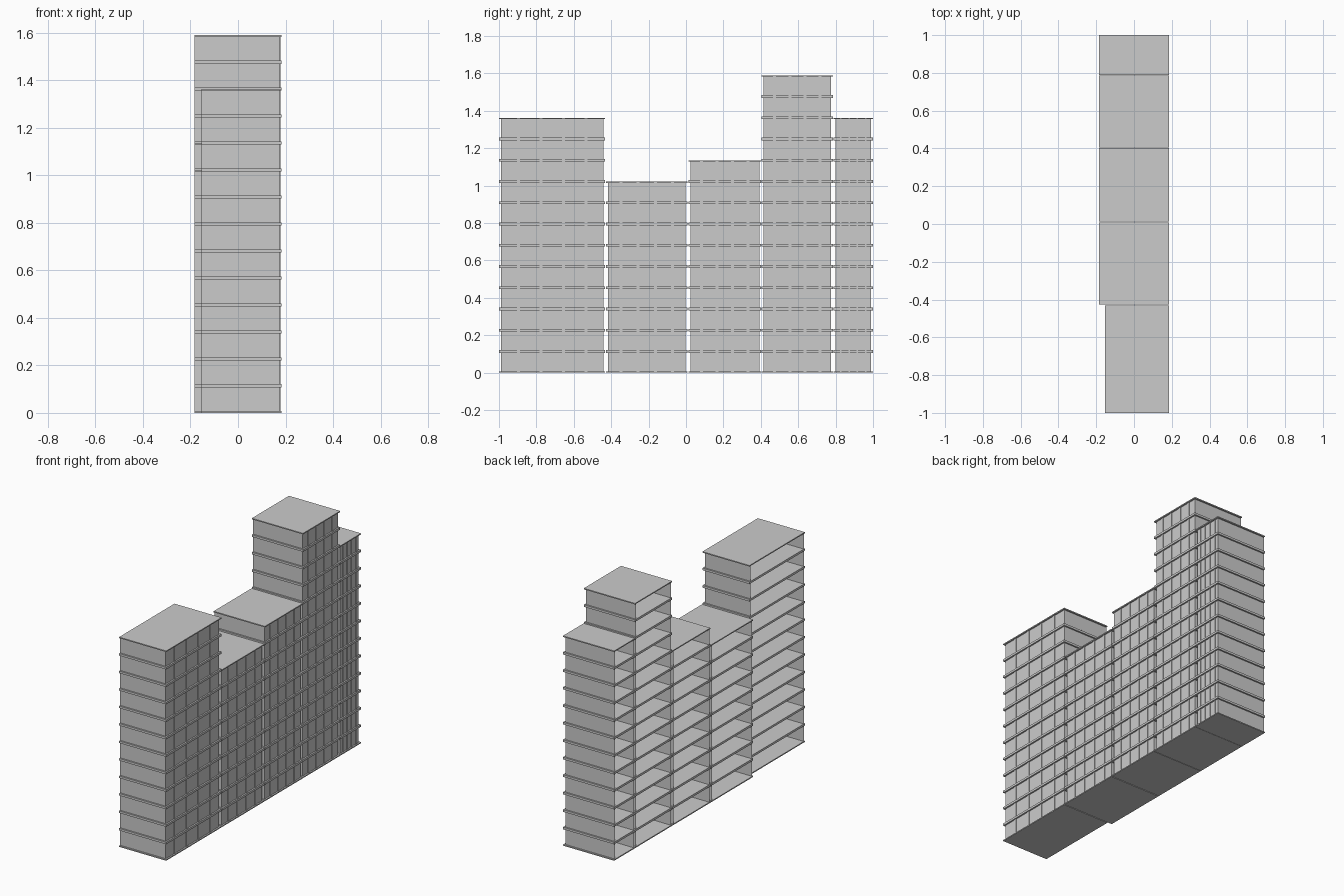
import bpy, bmesh

if "Cube" in bpy.data.objects:
    bpy.data.objects.remove(bpy.data.objects["Cube"])

PITCH = 1.59 / 14      # storey height
HALF = 0.007           # half thickness of a slab
INSET = 0.010          # walls sit back from slab edges
X1 = 0.184             # facade side; the -x side is open


def add_box(bm, x0, x1, y0, y1, z0, z1):
    v = [bm.verts.new((x, y, z)) for z in (z0, z1)
         for x, y in ((x0, y0), (x1, y0), (x1, y1), (x0, y1))]
    for f in ((3, 2, 1, 0), (4, 5, 6, 7), (0, 1, 5, 4),
              (1, 2, 6, 5), (2, 3, 7, 6), (3, 0, 4, 7)):
        bm.faces.new([v[i] for i in f])


def finish(bm, name):
    me = bpy.data.meshes.new(name)
    bm.to_mesh(me)
    bm.free()
    ob = bpy.data.objects.new(name, me)
    bpy.context.collection.objects.link(ob)


def tower(name, x0, y0, y1, storeys):
    top = storeys * PITCH
    wx, wy0, wy1 = X1 - INSET, y0 + INSET, y1 - INSET

    # floor slabs, with half-thickness ground and roof slabs
    bm = bmesh.new()
    for k in range(storeys + 1):
        z = k * PITCH
        add_box(bm, x0, X1, y0, y1, max(0, z - HALF), min(top, z + HALF))
    finish(bm, name + "_slabs")

    # thin U-shaped curtain wall on each storey
    bm = bmesh.new()
    plan = ((x0, wy0), (wx, wy0), (wx, wy1), (x0, wy1))
    for k in range(storeys):
        lo, hi = [[bm.verts.new((x, y, z)) for x, y in plan]
                  for z in (k * PITCH + HALF, (k + 1) * PITCH - HALF)]
        for i in range(3):
            bm.faces.new((lo[i], lo[i + 1], hi[i + 1], hi[i]))
    finish(bm, name + "_walls")

    # four mullions per storey on the facade
    bm = bmesh.new()
    mid, step = (y0 + y1) / 2, (y1 - y0) * 0.212
    w = 0.008 if y1 - y0 > 0.3 else 0.004
    for k in range(storeys):
        for i in range(4):
            y = mid + (i - 1.5) * step
            add_box(bm, wx - 0.003, wx + 0.004, y - w, y + w,
                    k * PITCH + HALF, (k + 1) * PITCH - HALF)
    finish(bm, name + "_mullions")


# five adjoining blocks, front to back
tower("front_block", -0.154, -1.0, -0.432, 12)
tower("low_block", -0.184, -0.427, 0.008, 9)
tower("middle_block", -0.184, 0.013, 0.402, 10)
tower("tall_block", -0.184, 0.405, 0.786, 14)
tower("back_block", -0.184, 0.788, 1.0, 12)
